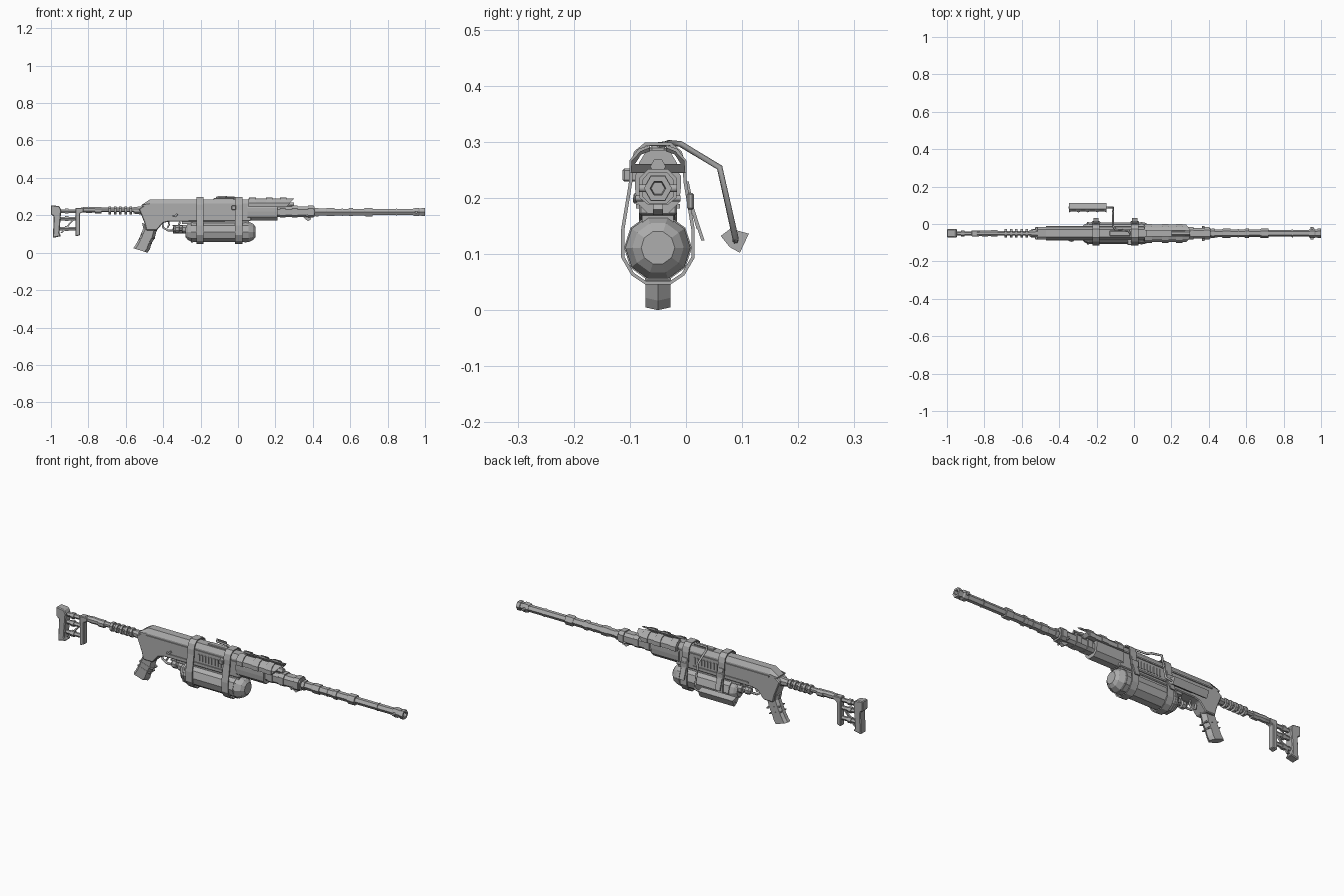
import bpy, bmesh, math
from mathutils import Vector

if "Cube" in bpy.data.objects:
    bpy.data.objects.remove(bpy.data.objects["Cube"])

CY = -0.05  # centre plane of the gun
metal = bpy.data.materials.new("plain grey")
metal.use_nodes = True
grey = (0.42, 0.42, 0.42, 1)
metal.diffuse_color = grey
metal.node_tree.nodes["Principled BSDF"].inputs["Base Color"].default_value = grey


def finish(name, data):
    ob = bpy.data.objects.new(name, data)
    bpy.context.collection.objects.link(ob)
    data.materials.append(metal)
    return ob


def loft(name, rings, bevel=0):
    """Skin a list of equal point rings and cap both ends."""
    bm = bmesh.new()
    vs = [[bm.verts.new(p) for p in ring] for ring in rings]
    n = len(vs[0])
    for a, b in zip(vs, vs[1:]):
        for i in range(n):
            bm.faces.new((a[i], a[(i + 1) % n], b[(i + 1) % n], b[i]))
    bm.faces.new(vs[0])
    bm.faces.new(vs[-1])
    bmesh.ops.recalc_face_normals(bm, faces=bm.faces)
    me = bpy.data.meshes.new(name)
    bm.to_mesh(me)
    bm.free()
    ob = finish(name, me)
    if bevel:
        mod = ob.modifiers.new("edge", "BEVEL")
        mod.width, mod.segments = bevel, 1
    return ob


def slab(name, profile, half, cy=CY, bevel=0):
    """Side profile in x, z given thickness along y."""
    return loft(name, [[(x, cy + s * half, z) for x, z in profile] for s in (-1, 1)], bevel)


def box(name, x0, x1, z0, z1, half, cy=CY, bevel=0):
    return slab(name, [(x0, z0), (x1, z0), (x1, z1), (x0, z1)], half, cy, bevel)


def lathe(name, stations, z, sides=8, cy=CY, turn=0.5):
    """Stack of rings along x from (x, radius) pairs."""
    angles = [math.tau * (i + turn) / sides for i in range(sides)]
    return loft(name, [[(x, cy + r * math.sin(a), z + r * math.cos(a)) for a in angles]
                       for x, r in stations])


def section(name, half_points, x0, x1, slant=0):
    """Mirrored y, z cross-section run along x, the front end leaning by slant."""
    pts = half_points + [(-y, z) for y, z in reversed(half_points)]
    top = max(z for y, z in pts)
    return loft(name, [[(x0, CY + y, z) for y, z in pts],
                       [(x1 - slant * (top - z), CY + y, z) for y, z in pts]])


def rod(name, points, radius, round_steps=1):
    cu = bpy.data.curves.new(name, "CURVE")
    cu.dimensions = "3D"
    cu.bevel_depth, cu.bevel_resolution, cu.use_fill_caps = radius, round_steps, True
    sp = cu.splines.new("POLY")
    sp.points.add(len(points) - 1)
    for p, co in zip(sp.points, points):
        p.co = (*co, 1)
    return finish(name, cu)


# Skeleton shoulder stock
slab("butt_plate", [(-1, .26), (-.955, .255), (-.945, .235), (-.955, .11), (-.945, .095),
                    (-.99, .085), (-.985, .2), (-1, .21)], .022, bevel=.004)
slab("stock_front_plate", [(-.87, .245), (-.825, .245), (-.825, .225), (-.845, .215),
                           (-.845, .1), (-.868, .093)], .016, bevel=.003)
for i, z in enumerate((.228, .188, .135)):
    lathe(f"stock_bar_{i}", [(-.96, .011), (-.85, .011)], z, 6)
    lathe(f"stock_bar_collar_{i}", [(-.925, .016), (-.905, .016)], z, 6)
slab("stock_brace", [(-.95, .11), (-.94, .11), (-.86, .2), (-.87, .2)], .006)

# Buffer tube with a ringed damper
lathe("buffer_tube", [(-.84, .014), (-.8, .018), (-.72, .013), (-.7, .013), (-.5, .013)], .235)
lathe("buffer_collar", [(-.765, .019), (-.73, .019)], .232)
for i in range(5):
    x = -.685 + i * .028
    lathe(f"damper_ring_{i}", [(x - .007, .024), (x + .007, .024)], .232)
lathe("rear_socket", [(-.56, .018), (-.5, .026)], .232)

# Receiver body with a chamfered top cover
slab("receiver", [(-.53, .24), (-.5, .26), (.07, .26), (.07, .175), (-.37, .172),
                  (-.4, .165), (-.435, .125), (-.49, .125), (-.5, .165)], .034, bevel=.004)
cover = [(.034, .255), (.034, .268), (.02, .291)]
cover_rings = [[(x, CY + y, z if grow else min(z, .262)) for y, z in
                cover + [(-y, z) for y, z in reversed(cover)]]
               for x, grow in ((-.515, False), (-.47, True), (.07, True))]
loft("top_cover", cover_rings)
box("bottle_saddle", -.3, .06, .16, .18, .028)
for side in (-1, 1):
    box("side_rail", -.47, .05, .252, .259, .003, CY + side * .036)
    box("lower_rib", -.35, -.03, .187, .195, .003, CY + side * .036)
    for i in range(8):
        x = -.17 + i * .018
        box("vent_rib", x, x + .008, .205, .24, .003, CY + side * .035)
rod("selector", [(-.35, -.086, .2), (-.335, -.09, .2), (-.325, -.088, .212)], .005)
box("bolt_knob", -.035, -.01, .235, .258, .016, -.097, .003)

# Pistol grip, pointed front and back like a keel
grip_path = [(-.47, .15, .043), (-.472, .125, .034), (-.482, .095, .037),
             (-.495, .07, .034), (-.51, .035, .038), (-.522, .018, .038)]
loft("pistol_grip", [[(x + u * w, CY + v * .022, z - .32 * u * w) for u, v in
                      ((-1, -.45), (-.7, -1), (.6, -1), (1, 0), (.6, 1), (-.7, 1), (-1, .45))]
                     for x, z, w in grip_path])
for i, (x, z, w) in enumerate(grip_path[2:4]):
    slab(f"grip_band_{i}", [(x - w, z + .013), (x + w, z - .011),
                           (x + w, z - .017), (x - w, z + .007)], .023)

# Trigger and guard
rod("trigger_guard", [(-.405, CY, .17), (-.4, CY, .14), (-.375, CY, .125),
                      (-.33, CY, .125), (-.31, CY, .17)], .006)
rod("trigger", [(-.372, CY, .175), (-.368, CY, .155), (-.378, CY, .138)], .005)

# Gas bottle and valve
lathe("gas_bottle", [(-.28, .03), (-.268, .045), (-.245, .058), (.055, .058),
                     (.08, .046), (.093, .03)], .117, 10)
for x in (-.245, .04):
    lathe("bottle_band", [(x - .005, .0605), (x + .005, .0605)], .117, 10)
lathe("bottle_valve", [(-.345, .012), (-.335, .02), (-.315, .02), (-.312, .012),
                       (-.3, .012), (-.298, .023), (-.275, .025)], .132)
box("valve_lever", -.35, -.29, .148, .154, .008)

# Straps around receiver and bottle, with tails hanging on the back
strap_half = [(.022, .302), (.04, .287), (.047, .262), (.0485, .235), (.0625, .15),
              (.0625, .1), (.045, .07), (.021, .054)]
strap_loop = strap_half + [(-y, z) for y, z in reversed(strap_half)]
for x in (-.203, .004):
    me = bpy.data.meshes.new("strap")
    n = len(strap_loop)
    verts = [(x + s * .019, CY + y, z) for y, z in strap_loop for s in (-1, 1)]
    me.from_pydata(verts, [], [(2 * i, 2 * i + 1, (2 * i + 3) % (2 * n), (2 * i + 2) % (2 * n))
                               for i in range(n)])
    mod = finish("strap", me).modifiers.new("thickness", "SOLIDIFY")
    mod.thickness, mod.offset = .006, 0
    for s, (y, z) in enumerate([(.03, .13), (.022, .15)]):
        loft("strap_tail", [[(x + u, yy + t, zz) for u, t in
                             ((-.014, -.003), (.014, -.003), (.014, .003), (-.014, .003))]
                            for yy, zz in ((-.002 + .004 * s, .235), (.012, .185), (y, z))])
    box("strap_buckle", x - .023, x + .023, .185, .215, .006, .008, .003)
    box("strap_top_buckle", x - .016, x + .016, .298, .303, .02)

# Folded carry handle hanging over the back
box("handle_mount", -.13, -.02, .288, .298, .014, bevel=.003)
rod("handle_arm", [(-.02, CY, .3), (-.03, -.035, .302), (-.1, -.03, .304), (-.112, -.01, .302),
                   (-.112, .06, .26), (-.112, .088, .135), (-.14, .088, .13),
                   (-.35, .088, .13)], .0055)
grip_rings = []
for i in range(17):
    dent = .006 * (i % 4 in (1, 2, 3)) if 0 < i < 16 else 0
    grip_rings.append([(-.347 + i * .0125, .087 + u, .13 + v) for u, v in
                       ((-.025 + dent, .008), (-.009, -.012), (.009, -.022),
                        (.025, .012), (-.008, .021))])
loft("handle_grip", grip_rings)

# Fore end and heat shield
section("fore_end", [(.018, .178), (.038, .198), (.041, .225), (.041, .245), (.028, .265)],
        .05, .21)
section("fore_end_front", [(.016, .196), (.028, .208), (.028, .238), (.016, .252)], .2, .41)
for i, x in enumerate((.225, .29, .375)):
    section(f"fore_clamp_{i}", [(.018, .194), (.033, .206), (.033, .242), (.018, .257)],
            x, x + .028)
lathe("gas_tube", [(.2, .014), (.3, .014)], .262, 6)


def arch(name, x0, x1, grow, slant=0):
    section(name, [(.041, .25), (.049 + grow, .25), (.049 + grow, .272), (.033 + grow, .291 + grow),
                   (.014, .298 + grow), (.014, .289), (.03, .283), (.041, .266)], x0, x1, slant)


arch("heat_shield", .055, .3, -.002, .9)
for x in (.06, .15, .225):
    arch("shield_band", x, x + .035, .002)

# Barrel, rings and muzzle
lathe("barrel", [(.4, .021), (.7, .02), (.71, .018), (.97, .018)], .223, 6)
for i, (x, w, r) in enumerate([(.41, .02, .026), (.47, .045, .025), (.55, .012, .023),
                               (.59, .025, .025), (.675, .045, .026), (.84, .01, .021)]):
    lathe(f"barrel_ring_{i}", [(x, r - .004), (x + .006, r), (x + w, r)], .223, 6)
lathe("muzzle", [(.935, .02), (.945, .025), (.965, .025), (.97, .021), (.98, .021),
                 (.982, .025), (1, .025), (1, .014), (.97, .012)], .223, 6)
rod("muzzle_lugs", [(.953, CY - .034, .223), (.953, CY + .034, .223)], .008)

# Sling hook under the front clamp
rod("sling_pin", [(.37, CY - .04, .205), (.37, CY + .04, .205)], .006)
slab("sling_hook", [(.345, .2), (.385, .2), (.39, .185), (.375, .175), (.36, .185)], .009)

# Settle the model on the ground
bpy.context.view_layer.update()
low = min((ob.matrix_world @ Vector(c)).z for ob in bpy.context.collection.objects
          if ob.type == "MESH" and ob.data.materials and ob.data.materials[0] == metal
          for c in ob.bound_box)
for ob in bpy.context.collection.objects:
    if ob.type in {"MESH", "CURVE"} and ob.data.materials and ob.data.materials[0] == metal:
        ob.location.z -= low
